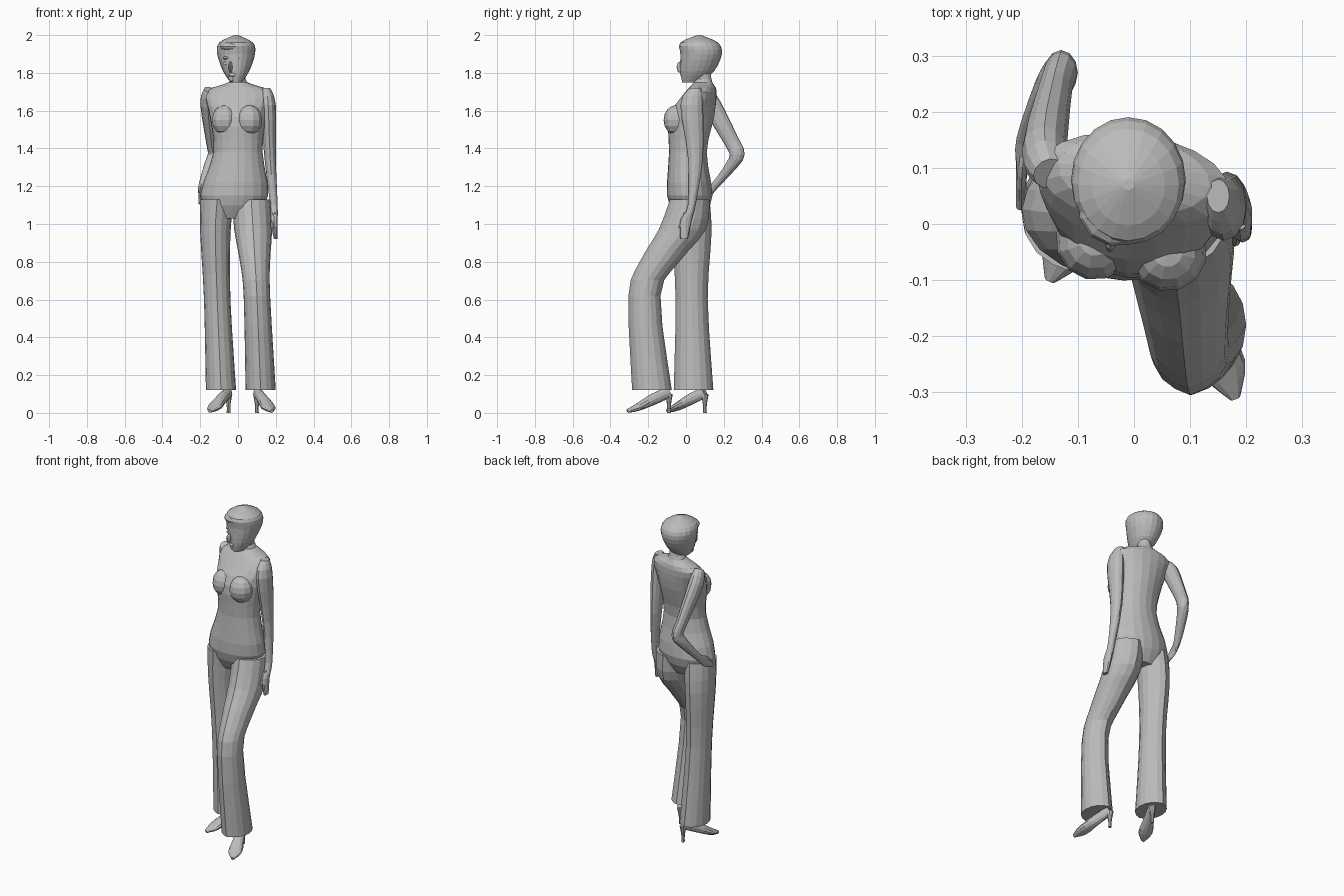
import bpy, bmesh
from math import sin, cos, pi, radians
from mathutils import Vector

default_cube = bpy.data.objects.get("Cube")
if default_cube:
    bpy.data.objects.remove(default_cube)

SIDEWAYS, UPWARD = Vector((1, 0, 0)), Vector((0, 0, 1))
BODY_TURN = radians(-12)

colour = (.5, .5, .5, 1)
grey = bpy.data.materials.new("plain_grey")
grey.use_nodes = True
grey.diffuse_color = colour
grey.node_tree.nodes["Principled BSDF"].inputs["Base Color"].default_value = colour


def finish(name, bm):
    """Turn a bmesh into a named, coloured object."""
    bmesh.ops.recalc_face_normals(bm, faces=bm.faces)
    mesh = bpy.data.meshes.new(name)
    bm.to_mesh(mesh)
    bm.free()
    mesh.materials.append(grey)
    obj = bpy.data.objects.new(name, mesh)
    bpy.context.collection.objects.link(obj)
    return obj


def flowing(stations, steps=3):
    """Fill in stations along a smooth curve through the given ones."""
    keys = [Vector(station) for station in stations]
    keys = [keys[0], *keys, keys[-1]]
    filled = []
    for before, start, end, after in zip(keys, keys[1:], keys[2:], keys[3:]):
        leave, arrive = (end - before) / 2, (after - start) / 2
        for step in range(steps):
            t = step / steps
            ease = t * t * (3 - 2 * t)
            filled.append(start.lerp(end, ease)
                          + leave * (t * (1 - t) ** 2) - arrive * (t * t * (1 - t)))
    return filled + [keys[-1]]


def loft(name, stations, sides=16, across=None, twist=0, crease=0):
    """Skin ellipses given as x, y, z, half width, half depth.
    They lie level, or square to the path when an across axis is given."""
    bm = bmesh.new()
    rings = flowing(stations)
    centres = [ring.to_3d() if len(ring) < 4 else Vector(ring[:3]) for ring in rings]
    last = len(rings) - 1
    loops = []
    for i, (centre, ring) in enumerate(zip(centres, rings)):
        *_, width, depth = ring
        turn = twist * i / last
        u = Vector((cos(turn), sin(turn), 0))
        v = UPWARD.cross(u)
        if across:
            path = centres[min(i + 1, last)] - centres[max(i - 1, 0)]
            u = path.cross(across).normalized()
            v = u.cross(path).normalized()
        loop = []
        for k in range(sides):
            angle = 2 * pi * k / sides
            ridge = crease if k % (sides // 2) == sides // 4 else 0
            offset = u * width * cos(angle) + v * (depth + ridge) * sin(angle)
            loop.append(bm.verts.new(centre + offset))
        loops.append(loop)
    for lower, upper in zip(loops, loops[1:]):
        for k in range(sides):
            bm.faces.new((lower[k - 1], lower[k], upper[k], upper[k - 1]))
    bm.faces.new(loops[0])
    bm.faces.new(loops[-1])
    return finish(name, bm)


def rounded(name, centre, size):
    """Add an ellipsoid that faces the same way as the chest."""
    bm = bmesh.new()
    bmesh.ops.create_uvsphere(bm, u_segments=12, v_segments=8, radius=1)
    bmesh.ops.scale(bm, vec=size, verts=bm.verts)
    obj = finish(name, bm)
    obj.location = centre
    obj.rotation_euler.z = BODY_TURN


# Torso and neck, twisting from hips to shoulders
loft("torso", [
    (-.03, .02, 1.03, .1, .07), (-.02, .02, 1.15, .18, .12),
    (0, .01, 1.38, .13, .1), (0, .03, 1.57, .15, .12),
    (0, .08, 1.7, .17, .08), (0, .09, 1.75, .05, .05),
    (0, .08, 1.8, .04, .05)], sides=20, twist=BODY_TURN)
for side, x, y in (("right", -.07, -.03), ("left", .06, -.05)):
    rounded(side + "_bust", (x, y, 1.55), (.07, .07, .08))

# Flared trousers with pressed creases
loft("right_trouser_leg", [
    (-.11, .02, 1.13, .09, .1), (-.12, .03, .95, .08, .1),
    (-.11, .03, .6, .07, .08), (-.09, .04, .12, .08, .1)], crease=.005)
loft("left_trouser_leg", [
    (.07, .02, 1.13, .1, .1), (.08, -.02, .97, .1, .12),
    (.09, -.14, .8, .08, .1), (.1, -.22, .62, .07, .08),
    (.12, -.18, .12, .08, .1)], crease=.005)


def heeled_shoe(side, ankle, toe):
    """Lay a pump along the line from ankle to toe, on a tapered heel."""
    ankle, toe = Vector(ankle), Vector(toe)
    outline = [(0, .11, .02, .03), (.4, .07, .03, .03),
               (.75, .03, .04, .02), (1, .01, .01, .01)]
    loft(side + "_shoe", [(*ankle.lerp(toe, along), height, width, thick)
                          for along, height, width, thick in outline],
         sides=12, across=UPWARD)
    loft(side + "_heel", [(*ankle, 0, .01, .01), (*ankle, .04, .01, .01),
                          (*ankle, .1, .02, .02)], sides=8)


heeled_shoe("right", (-.05, .1), (-.15, -.1))
heeled_shoe("left", (.1, -.09), (.18, -.31))

# Left arm hangs beside the body
loft("left_arm", [
    (.15, .05, 1.72, .02, .03), (.16, .03, 1.63, .04, .06),
    (.17, .05, 1.35, .03, .04), (.19, .03, 1.1, .02, .02),
    (.19, 0, 1.02, .02, .03), (.2, -.01, .92, .01, .02)], sides=12)
loft("left_thumb", [(.19, 0, 1.06, .01, .01), (.18, -.03, .98, .01, .01)], sides=8)

# Right arm bends back with the hand on the hip
loft("right_arm", [
    (-.15, .09, 1.71, .03, .03), (-.16, .13, 1.64, .05, .04),
    (-.14, .24, 1.44, .04, .03), (-.13, .27, 1.37, .04, .03),
    (-.15, .24, 1.31, .03, .03), (-.19, .15, 1.2, .02, .02),
    (-.2, .1, 1.16, .03, .01), (-.2, .03, 1.11, .01, .01)],
    sides=12, across=SIDEWAYS)

# Head, fringe and face
loft("head", [
    (-.01, .03, 1.75, .03, .05), (-.01, .06, 1.81, .07, .09),
    (-.01, .08, 1.9, .1, .11), (-.01, .07, 1.96, .09, .1),
    (-.01, .07, 2, .01, .01)], sides=20)
rounded("fringe", (-.03, .03, 1.94), (.07, .07, .03))
rounded("nose", (-.04, -.03, 1.83), (.01, .02, .03))
rounded("lips", (-.03, -.02, 1.79), (.02, .01, .01))
rounded("chin", (-.03, 0, 1.77), (.02, .02, .02))
for side, x, y in (("right", -.06, 0), ("left", 0, -.01)):
    rounded(side + "_eye", (x, y, 1.85), (.02, .01, .01))
    rounded(side + "_brow", (x, y, 1.88), (.02, .02, .01))
